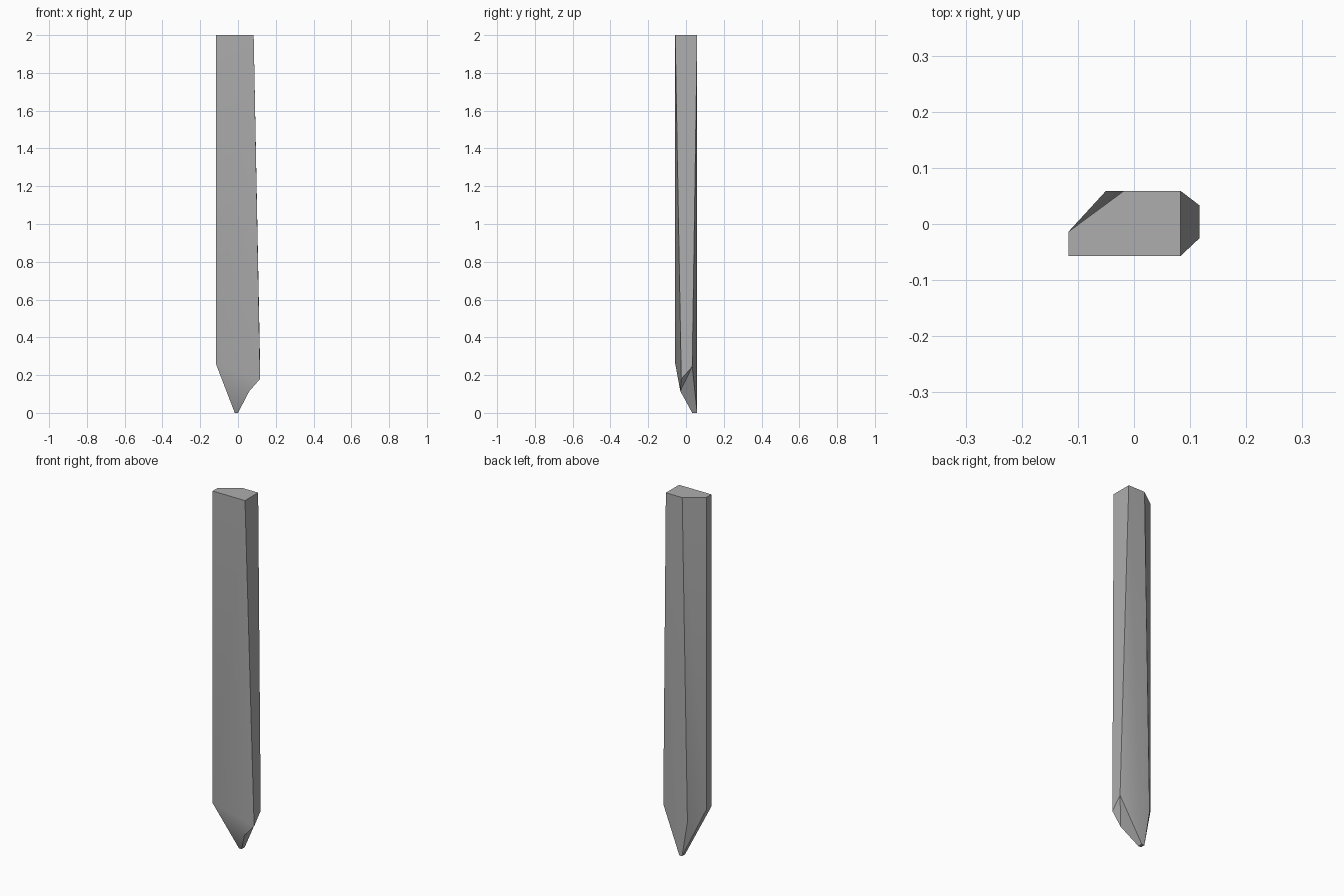
import bpy
import bmesh
import math

cube = bpy.data.objects.get("Cube")
if cube:
    bpy.data.objects.remove(cube, do_unlink=True)

# Plain grey stone
stone = bpy.data.materials.new("plain_grey")
stone.use_nodes = True
grey = (0.42, 0.42, 0.42, 1)
stone.diffuse_color = grey
stone.node_tree.nodes["Principled BSDF"].inputs["Base Color"].default_value = grey

FRONT, BACK, RIGHT = -0.057, 0.059, -0.117

# Corners: flat top, shoulder where the point begins, and blunt tip
corners = {
    "top_fr": (RIGHT, FRONT, 2), "top_fl": (0.083, FRONT, 2),
    "top_bl": (0.083, BACK, 2), "top_br": (-0.018, BACK, 2),
    "top_r": (RIGHT, -0.014, 2),
    "low_fr": (RIGHT, FRONT, 0.26), "low_fl": (0.117, -0.025, 0.18),
    "low_bl": (0.117, 0.033, 0.245), "low_br": (-0.05, BACK, 0.2),
    "low_r": (RIGHT, -0.014, 0.26),
    "chin": (0.06, -0.03, 0.115),
    "tip_fr": (-0.017, 0.033, 0), "tip_fl": (0, 0.033, 0),
    "tip_bl": (0, BACK, 0), "tip_br": (-0.017, BACK, 0),
}

# Facets, each listed by its corners
facets = [
    "top_fr top_fl top_bl top_br top_r",
    "top_fr low_fr top_fl", "top_fl low_fr low_fl",      # front
    "top_fl low_fl low_bl top_bl",                       # left side
    "top_bl low_bl tip_bl",                              # back
    "top_bl tip_bl tip_br low_br top_br",
    "top_br low_br low_r", "top_br low_r top_r",         # back bevel
    "top_r low_r low_fr top_fr",                         # right side
    "low_fr chin low_fl", "low_fr tip_fr chin",          # point
    "chin tip_fr tip_fl", "low_fl chin low_bl",
    "chin tip_fl low_bl", "low_bl tip_fl tip_bl",
    "low_r low_br tip_br", "low_r tip_br tip_fr", "low_r tip_fr low_fr",
    "tip_fr tip_br tip_bl tip_fl",
]

bm = bmesh.new()
verts = {name: bm.verts.new(co) for name, co in corners.items()}
for facet in facets:
    bm.faces.new([verts[name] for name in facet.split()])
bmesh.ops.recalc_face_normals(bm, faces=bm.faces)

mesh = bpy.data.meshes.new("stake")
bm.to_mesh(mesh)
bm.free()
mesh.materials.append(stone)
stake = bpy.data.objects.new("stake", mesh)
bpy.context.collection.objects.link(stake)

# Smooth across the shallow creases, sharp elsewhere
bpy.context.view_layer.objects.active = stake
stake.select_set(True)
bpy.ops.object.shade_smooth_by_angle(angle=math.radians(30))
